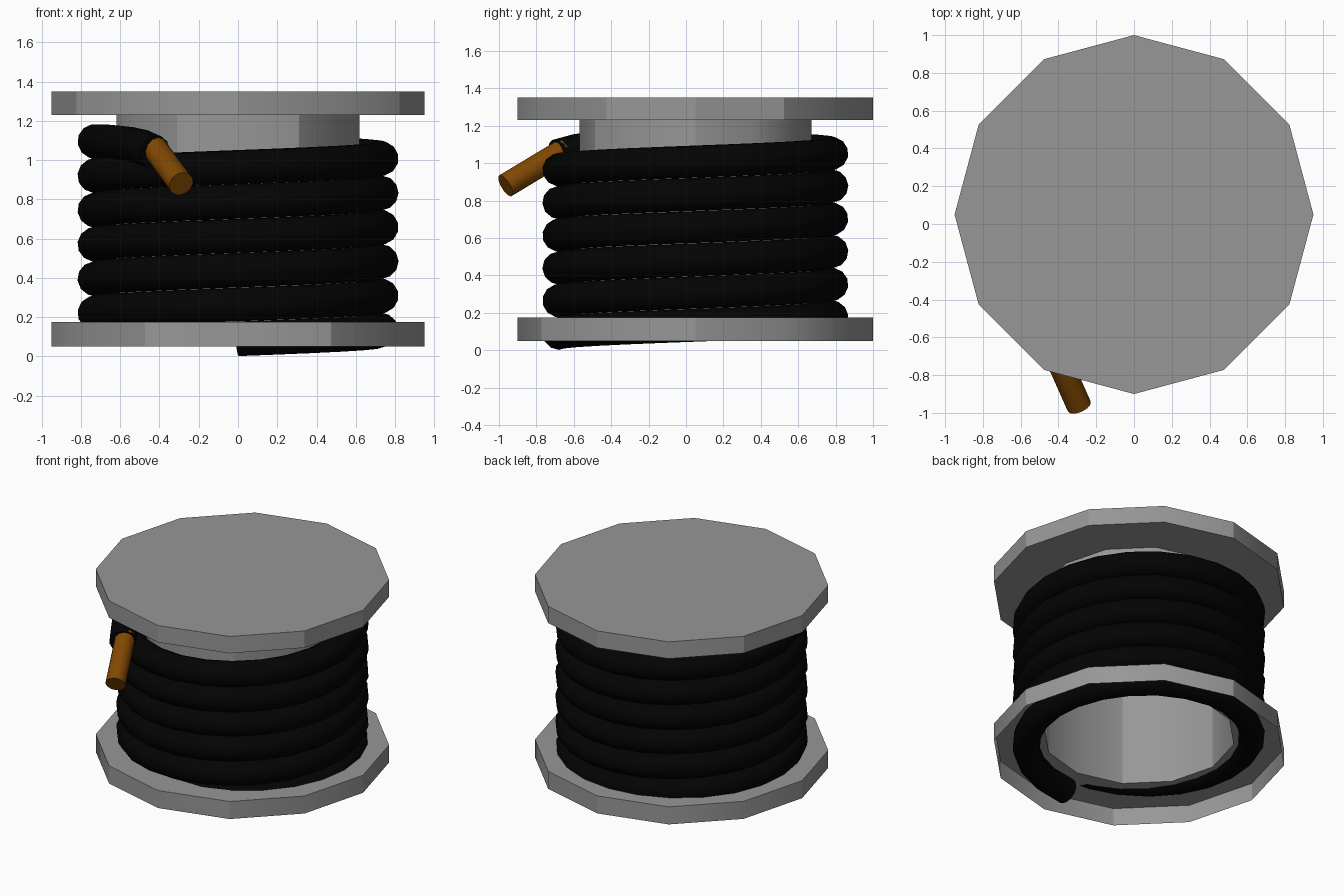
import bpy, bmesh
from math import sin, cos, pi
from mathutils import Vector

if "Cube" in bpy.data.objects:
    bpy.data.objects.remove(bpy.data.objects["Cube"])

CY = 0.05  # spool axis offset in y


def material(name, rgb):
    m = bpy.data.materials.new(name)
    m.diffuse_color = (*rgb, 1)
    m.use_nodes = True
    m.node_tree.nodes["Principled BSDF"].inputs["Base Color"].default_value = m.diffuse_color
    return m


def smooth(ob, angle):
    bpy.ops.object.select_all(action='DESELECT')
    ob.select_set(True)
    bpy.context.view_layer.objects.active = ob
    bpy.ops.object.shade_smooth_by_angle(angle=angle)


def tube(name, points, radius, mat):
    cu = bpy.data.curves.new(name, 'CURVE')
    cu.dimensions = '3D'
    cu.bevel_depth = radius
    cu.bevel_resolution = 4
    cu.use_fill_caps = True
    sp = cu.splines.new('POLY')
    sp.points.add(len(points) - 1)
    for p, co in zip(sp.points, points):
        p.co = (*co, 1)
    ob = bpy.data.objects.new(name, cu)
    bpy.context.collection.objects.link(ob)
    bpy.ops.object.select_all(action='DESELECT')
    ob.select_set(True)
    bpy.context.view_layer.objects.active = ob
    bpy.ops.object.convert(target='MESH')
    ob = bpy.context.object
    ob.data.materials.clear()
    ob.data.materials.append(mat)
    smooth(ob, 0.7)
    return ob


# Spool: one 12-sided shell, open underneath, closed on top
profile = [(0.95, 0.05), (0.95, 0.175), (0.62, 0.175),
           (0.62, 1.23), (0.95, 1.23), (0.95, 1.35)]
N = 12
bm = bmesh.new()
rings = [[bm.verts.new((r * sin(2 * pi * i / N), CY + r * cos(2 * pi * i / N), z))
          for i in range(N)] for r, z in profile]
for a, b in zip(rings, rings[1:]):
    for i in range(N):
        j = (i + 1) % N
        bm.faces.new((a[j], a[i], b[i], b[j]))
bm.faces.new(rings[-1][::-1])
me = bpy.data.meshes.new("spool")
bm.to_mesh(me)
bm.free()
spool = bpy.data.objects.new("spool", me)
bpy.context.collection.objects.link(spool)
me.materials.append(material("dark_grey", (0.31, 0.31, 0.31)))
smooth(spool, pi / 6)

# Insulated cable: helix starting at the front, then bending off the spool
black = material("black_rubber", (0.001, 0.001, 0.001))
copper = material("copper", (0.22, 0.065, 0.001))
R, PITCH, STEPS = 0.73, 0.175, 24
path = []
for k in range(int(5.8 * STEPS)):
    t = k / STEPS
    a = -pi / 2 + 2 * pi * t
    path.append((R * cos(a), CY + R * sin(a), 0.09 + PITCH * t))
path += [(-0.65, -0.28, 1.095), (-0.56, -0.46, 1.085), (-0.49, -0.58, 1.07), (-0.425, -0.69, 1.04)]
tube("cable", path, 0.088, black)

# Bare copper end
tip = Vector((-0.29, -0.965, 0.88))
tube("copper_core", [Vector((-0.43, -0.65, 1.07)), tip], 0.066, copper)
